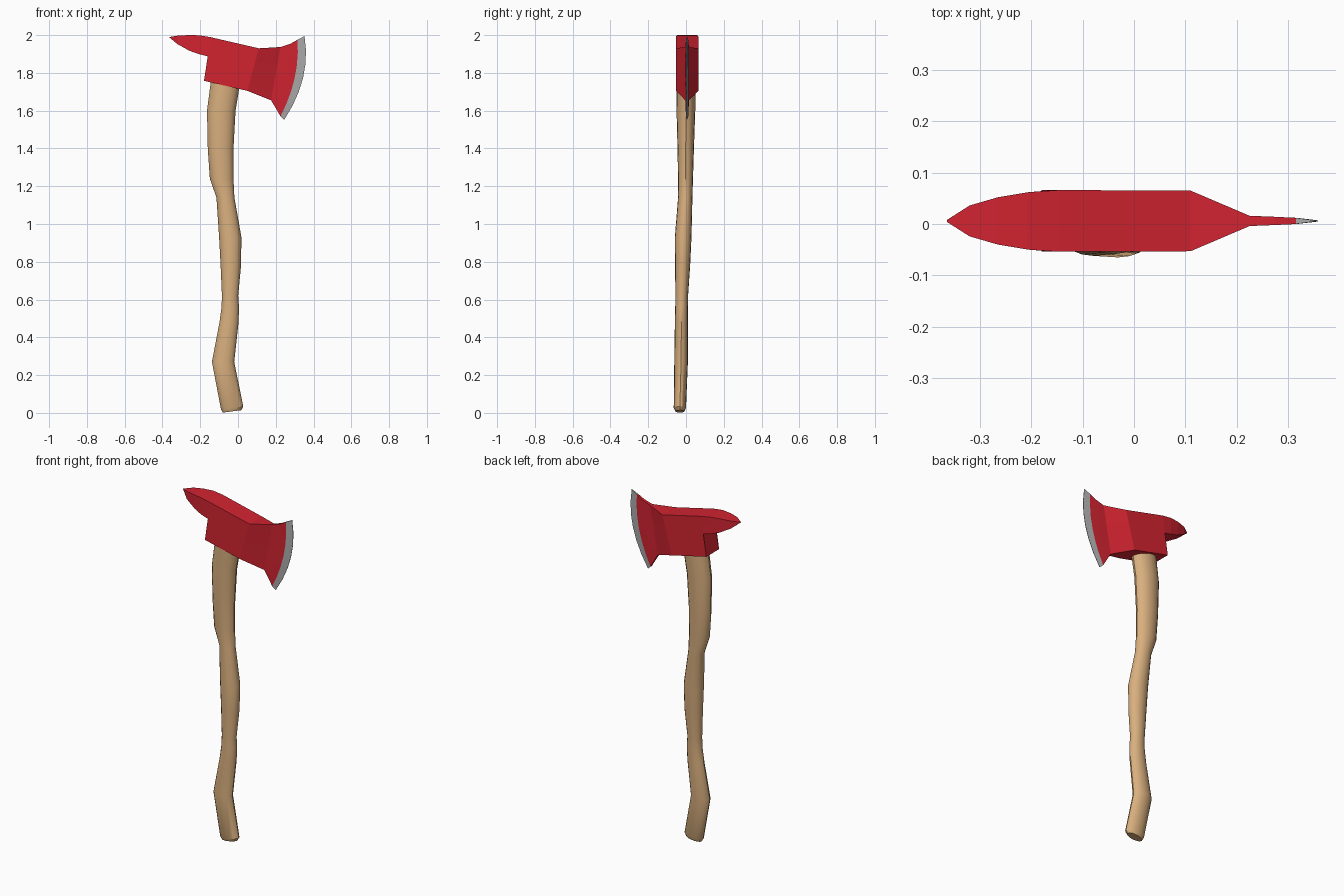
import bpy, bmesh, math

if "Cube" in bpy.data.objects:
    bpy.data.objects.remove(bpy.data.objects["Cube"])


def material(name, rgb):
    m = bpy.data.materials.new(name)
    m.diffuse_color = (*rgb, 1)
    m.use_nodes = True
    m.node_tree.nodes["Principled BSDF"].inputs["Base Color"].default_value = m.diffuse_color
    return m


red = material("red_paint", (0.64, 0.017, 0.03))
steel = material("bare_steel", (0.42, 0.42, 0.42))
wood = material("wood", (0.69, 0.43, 0.21))


def loft(name, rings, mats, last_band_mat=0):
    """Skin closed rings of equal length; cap both ends."""
    bm = bmesh.new()
    vs = [[bm.verts.new(p) for p in ring] for ring in rings]
    n = len(rings[0])
    for k, (a, b) in enumerate(zip(vs, vs[1:])):
        for i in range(n):
            j = (i + 1) % n
            f = bm.faces.new((a[i], a[j], b[j], b[i]))
            if k == len(vs) - 2:
                f.material_index = last_band_mat
    bm.faces.new(vs[0])
    f = bm.faces.new(vs[-1])
    f.material_index = last_band_mat
    bmesh.ops.remove_doubles(bm, verts=bm.verts, dist=0.0005)
    bmesh.ops.dissolve_degenerate(bm, edges=bm.edges, dist=0.0003)
    bmesh.ops.recalc_face_normals(bm, faces=bm.faces)
    me = bpy.data.meshes.new(name)
    bm.to_mesh(me)
    bm.free()
    for m in mats:
        me.materials.append(m)
    ob = bpy.data.objects.new(name, me)
    bpy.context.collection.objects.link(ob)
    return ob


# axe head: slices from spike tip to cutting edge
# (top x, top z, bottom x, bottom z, half thickness, forward bow)
slices = [
    (-0.364, 1.990, -0.364, 1.988, 0.002, 0),
    (-0.320, 1.997, -0.320, 1.952, 0.030, 0),
    (-0.265, 2.000, -0.257, 1.917, 0.046, 0),
    (-0.205, 1.999, -0.205, 1.899, 0.056, 0),
    (-0.145, 1.989, -0.153, 1.886, 0.060, 0),
    (-0.145, 1.989, -0.180, 1.758, 0.060, 0),
    (0.110, 1.930, 0.050, 1.705, 0.059, 0),
    (0.225, 1.937, 0.175, 1.655, 0.010, 0),
    (0.275, 1.953, 0.203, 1.608, 0.008, 0.015),
    (0.315, 1.975, 0.225, 1.570, 0.006, 0.030),
    (0.352, 1.995, 0.245, 1.552, 0.001, 0.046),
]
STEPS = 6


def head_ring(xt, zt, xb, zb, half, bow):
    side = []
    for i in range(STEPS + 1):
        t = i / STEPS
        side.append((xt + (xb - xt) * t + bow * 4 * t * (1 - t), zt + (zb - zt) * t))
    return ([(x, 0.006 - half, z) for x, z in side] +
            [(x, 0.006 + half, z) for x, z in reversed(side)])


loft("axe_head", [head_ring(*s) for s in slices], [red, steel], 1)

# curved handle: (z, left x, right x, front y, back y, tilt)
rings = [
    (0.008, -0.080, 0.018, -0.056, -0.008, 0.13),
    (0.026, -0.090, 0.028, -0.065, 0.000, 0.13),
    (0.27, -0.138, -0.020, -0.062, 0.010, 0),
    (0.48, -0.098, 0.003, -0.059, 0.010, 0),
    (0.56, -0.087, 0.005, -0.057, 0.010, 0),
    (0.62, -0.085, 0.001, -0.056, 0.011, 0),
    (0.78, -0.092, 0.016, -0.058, 0.022, 0),
    (0.93, -0.100, 0.018, -0.059, 0.029, 0),
    (1.14, -0.114, -0.019, -0.042, 0.034, 0),
    (1.24, -0.149, -0.024, -0.042, 0.037, 0),
    (1.40, -0.160, -0.024, -0.045, 0.042, 0),
    (1.60, -0.164, -0.013, -0.050, 0.049, 0),
    (1.80, -0.138, 0.020, -0.051, 0.052, 0),
]
SIDES = 16


def handle_ring(z, x0, x1, y0, y1, tilt):
    pts = []
    for i in range(SIDES):
        a = math.tau * i / SIDES
        dx = (x1 - x0) / 2 * math.cos(a)
        pts.append(((x0 + x1) / 2 + dx, (y0 + y1) / 2 + (y1 - y0) / 2 * math.sin(a), z + tilt * dx))
    return pts


handle = loft("handle", [handle_ring(*r) for r in rings], [wood])
bpy.context.view_layer.objects.active = handle
handle.select_set(True)
bpy.ops.object.shade_smooth_by_angle(angle=math.radians(30))
